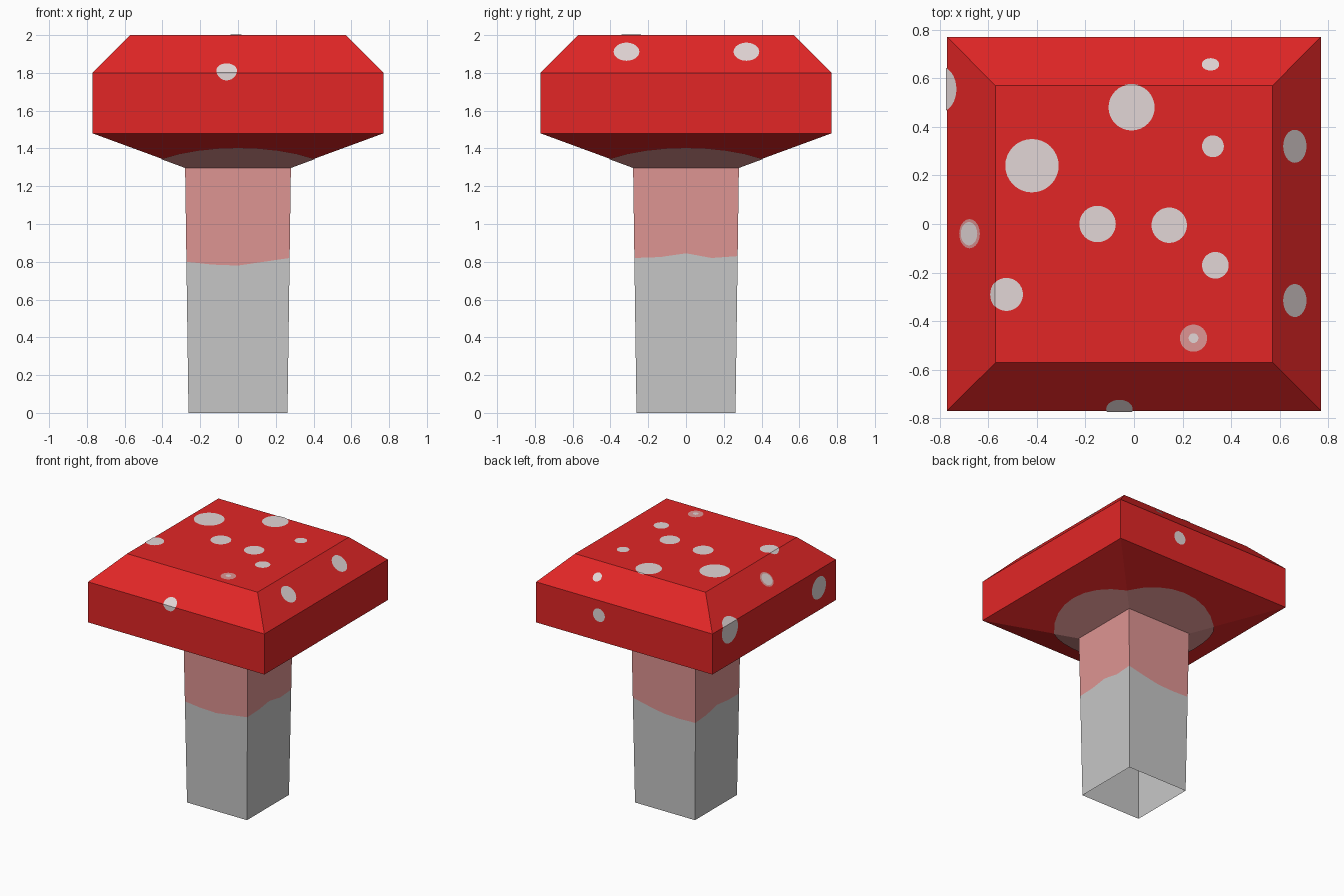
import bpy, bmesh, math
from mathutils import Vector, Matrix

if "Cube" in bpy.data.objects:
    bpy.data.objects.remove(bpy.data.objects["Cube"])


def material(name, r, g, b):
    lin = lambda c: (c / 255 / 12.92) if c < 10 else ((c / 255 + 0.055) / 1.055) ** 2.4
    m = bpy.data.materials.new(name)
    m.diffuse_color = (lin(r), lin(g), lin(b), 1)
    m.use_nodes = True
    m.node_tree.nodes["Principled BSDF"].inputs["Base Color"].default_value = m.diffuse_color
    return m


RED = material("cap red", 226, 38, 38)
PINK = material("blush pink", 223, 149, 147)
PALE = material("spot pale", 226, 214, 214)
GREY = material("stem grey", 199, 199, 199)


def finish(bm, name, mats):
    me = bpy.data.meshes.new(name)
    bm.to_mesh(me)
    bm.free()
    for m in mats:
        me.materials.append(m)
    ob = bpy.data.objects.new(name, me)
    bpy.context.collection.objects.link(ob)
    return ob


def bridge(bm, low, high, mat=0):
    n = len(low)
    for i in range(n):
        j = (i + 1) % n
        bm.faces.new((low[i], low[j], high[j], high[i])).material_index = mat


CORNERS = [(-1, -1), (1, -1), (1, 1), (-1, 1)]

# Cap: stacked square rings closed at the top
bm = bmesh.new()
rings = [[bm.verts.new((x * h, y * h, z)) for x, y in CORNERS]
         for h, z in [(0.28, 1.30), (0.77, 1.48), (0.77, 1.80), (0.57, 2.0)]]
for a, b in zip(rings, rings[1:]):
    bridge(bm, a, b)
bm.faces.new(rings[-1])
finish(bm, "cap", [RED])

# Stem: open square tube with a wavy colour boundary
WAVE = [0.80, 0.785, 0.78, 0.80, 0.82, 0.825, 0.845, 0.82,
        0.83, 0.80, 0.775, 0.77, 0.775, 0.785, 0.815, 0.80]
bm = bmesh.new()
loops = [[], [], []]
for i, wave in enumerate(WAVE):
    a, b = Vector(CORNERS[i // 4]), Vector(CORNERS[(i // 4 + 1) % 4])
    p = a.lerp(b, (i % 4) / 4)
    for loop, z in zip(loops, (0, wave, 1.30)):
        h = 0.262 + 0.018 * z / 1.3
        loop.append(bm.verts.new((p.x * h, p.y * h, z)))
bridge(bm, loops[0], loops[1], 0)
bridge(bm, loops[1], loops[2], 1)
finish(bm, "stem", [GREY, PINK])

# Planes of the cap, used to lay thin spots on it and trim them at the edges
Z = Vector((0, 0, 1))
PLANES = [(Z * 2, Z), (Z * 1.30, -Z)]
for d in (Vector((1, 0, 0)), Vector((-1, 0, 0)), Vector((0, 1, 0)), Vector((0, -1, 0))):
    PLANES += [(d * 0.77 + Z * 1.8, d),
               (d * 0.77 + Z * 1.8, (d + Z).normalized()),
               (d * 0.77 + Z * 1.48, (d * 0.18 - Z * 0.49).normalized())]


def add_spot(bm, centre, radius, lift=0.003, mat=0):
    """Lay a round patch on every cap face within radius of centre."""
    c = Vector(centre)
    for k, (p, n) in enumerate(PLANES):
        dist = (c - p).dot(n)
        if k == 1 or abs(dist) >= radius:
            continue
        tmp = bmesh.new()
        place = Matrix.Translation(c - n * (dist - lift)) @ n.to_track_quat('Z', 'Y').to_matrix().to_4x4()
        bmesh.ops.create_circle(tmp, cap_ends=True, segments=32, matrix=place,
                                radius=math.sqrt(radius ** 2 - dist ** 2))
        for j, (q, m) in enumerate(PLANES):
            if j != k:
                bmesh.ops.bisect_plane(tmp, geom=tmp.verts[:] + tmp.edges[:] + tmp.faces[:],
                                       plane_co=q + m * lift, plane_no=m, clear_outer=True)
        for f in tmp.faces:
            new = bm.faces.new([bm.verts.new(v.co) for v in f.verts])
            new.material_index = mat
            new.normal_update()
            if new.normal.dot(n) < 0:
                new.normal_flip()
        tmp.free()


# Spots: centre and radius
SPOTS = [
    ((-0.01, 0.48, 2), 0.095), ((-0.42, 0.24, 2), 0.11),      # top
    ((-0.15, 0, 2), 0.075), ((0.145, -0.005, 2), 0.073),
    ((0.325, 0.32, 2), 0.045), ((0.335, -0.17, 2), 0.055),
    ((-0.525, -0.29, 2), 0.068),
    ((0.66, 0.32, 1.91), 0.068), ((0.66, -0.315, 1.91), 0.068),  # right
    ((0.315, 0.655, 1.915), 0.036), ((0.22, 0.77, 1.685), 0.052),  # back
    ((-0.77, 0.555, 1.75), 0.10), ((-0.77, -0.555, 1.66), 0.088),  # left
    ((-0.06, -0.765, 1.815), 0.055),                          # front
]
bm = bmesh.new()
for centre, radius in SPOTS:
    add_spot(bm, centre, radius)
# Spots with a pink rim
for centre, rim, core in [((0.245, -0.47, 2), 0.056, 0.02), ((-0.675, -0.04, 1.895), 0.06, 0.048)]:
    add_spot(bm, centre, rim, 0.003, 1)
    add_spot(bm, centre, core, 0.006, 0)
finish(bm, "cap_spots", [PALE, PINK])

# Pink blush under the cap around the stem
bm = bmesh.new()
add_spot(bm, (0, 0, 1.30), 0.575)
finish(bm, "underside_blush", [PINK])
